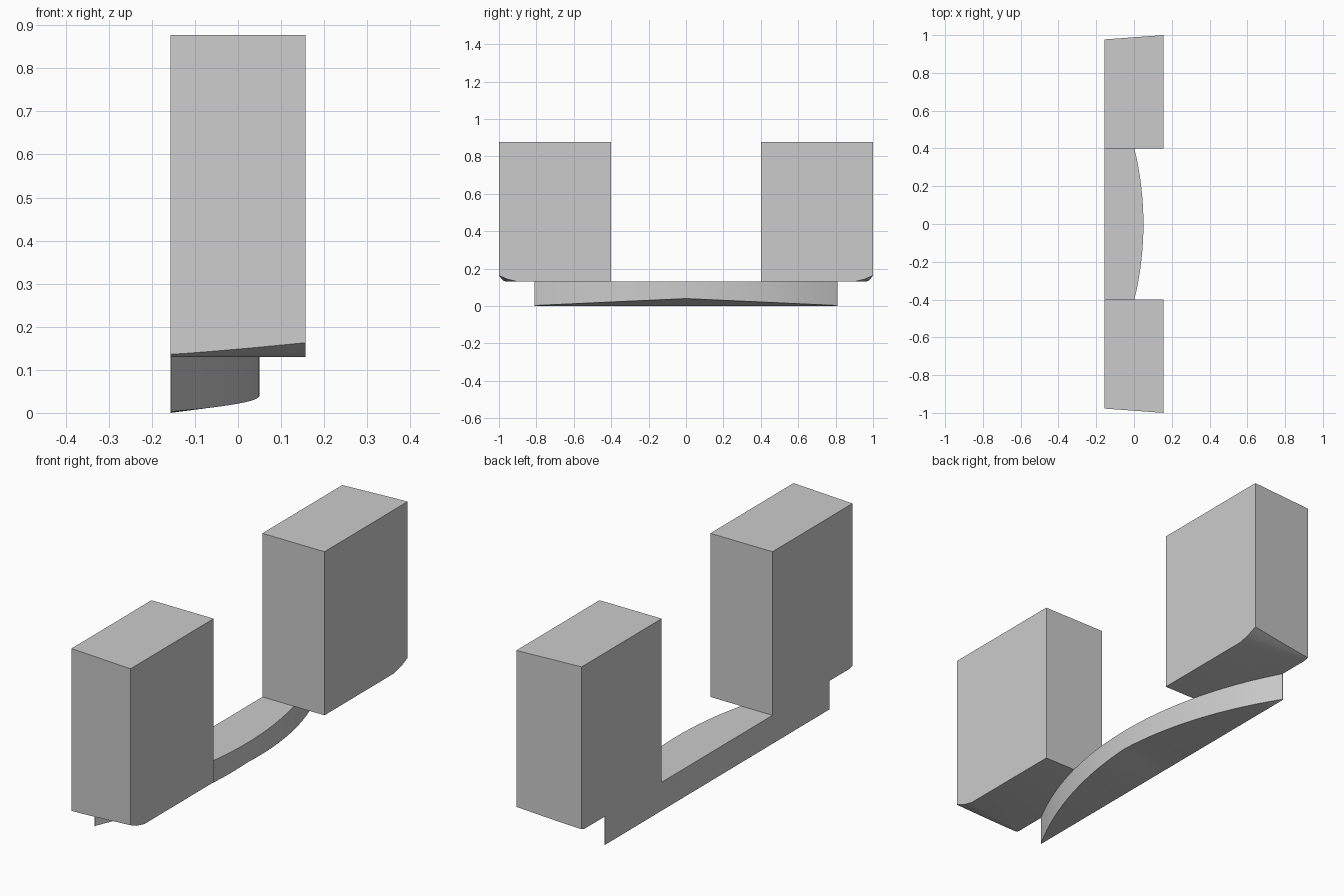
import bpy
import bmesh
import math

cube = bpy.data.objects.get("Cube")
if cube:
    bpy.data.objects.remove(cube, do_unlink=True)

GREY = (0.6, 0.6, 0.6, 1)
mat = bpy.data.materials.new("light grey")
mat.use_nodes = True
mat.diffuse_color = GREY
mat.node_tree.nodes["Principled BSDF"].inputs["Base Color"].default_value = GREY

HALF_X = 0.157   # half depth of the blocks
SEAT_Z = 0.13    # where blocks meet the bar
TOP_Z = 0.877
INNER_Y = 0.40
BAR_END = 0.81


def loft(name, sections):
    """Closed solid through matching cross-sections."""
    bm = bmesh.new()
    rings = [[bm.verts.new(p) for p in s] for s in sections]
    for a, b in zip(rings, rings[1:]):
        n = len(a)
        for i in range(n):
            j = (i + 1) % n
            bm.faces.new((a[i], a[j], b[j], b[i]))
    bm.faces.new(rings[0])
    bm.faces.new(rings[-1])
    bmesh.ops.recalc_face_normals(bm, faces=bm.faces)
    mesh = bpy.data.meshes.new(name)
    bm.to_mesh(mesh)
    bm.free()
    obj = bpy.data.objects.new(name, mesh)
    bpy.context.collection.objects.link(obj)
    mesh.materials.append(mat)
    bpy.ops.object.select_all(action='DESELECT')
    obj.select_set(True)
    bpy.context.view_layer.objects.active = obj
    bpy.ops.object.shade_smooth_by_angle(angle=math.radians(30))
    return obj


# Upright blocks: outer lower edge eased, growing toward +x
def block(name, side):
    sections = []
    steps = 8
    for i in range(steps + 1):
        t = i / steps
        x = HALF_X * (2 * t - 1)
        outer = 0.977 + 0.023 * t
        rise = 0.006 + 0.027 * t ** 1.15
        run = 0.022 + 0.078 * t
        profile = [(INNER_Y, SEAT_Z), (outer - run, SEAT_Z),
                   (outer - run * 0.45, SEAT_Z + rise * 0.4),
                   (outer, SEAT_Z + rise),
                   (outer, TOP_Z), (INNER_Y, TOP_Z)]
        sections.append([(x, side * y, z) for y, z in profile])
    return loft(name, sections)


block("front_block", -1)
block("back_block", 1)

# Bowed bar: flat back, circular outer face, underside rising to the bow
SAG = 0.207
radius = (BAR_END ** 2 + SAG ** 2) / (2 * SAG)
sections = []
count = 32
for i in range(count + 1):
    y = BAR_END * (2 * i / count - 1)
    drop = radius - math.sqrt(radius ** 2 - y ** 2)
    x = max(SAG - HALF_X - drop, 0.001 - HALF_X)
    z = 0.04 - 0.037 * abs(y) / BAR_END
    sections.append([(-HALF_X, y, 0), (-HALF_X, y, SEAT_Z),
                     (x, y, SEAT_Z), (x, y, z)])
loft("bowed_bar", sections)
